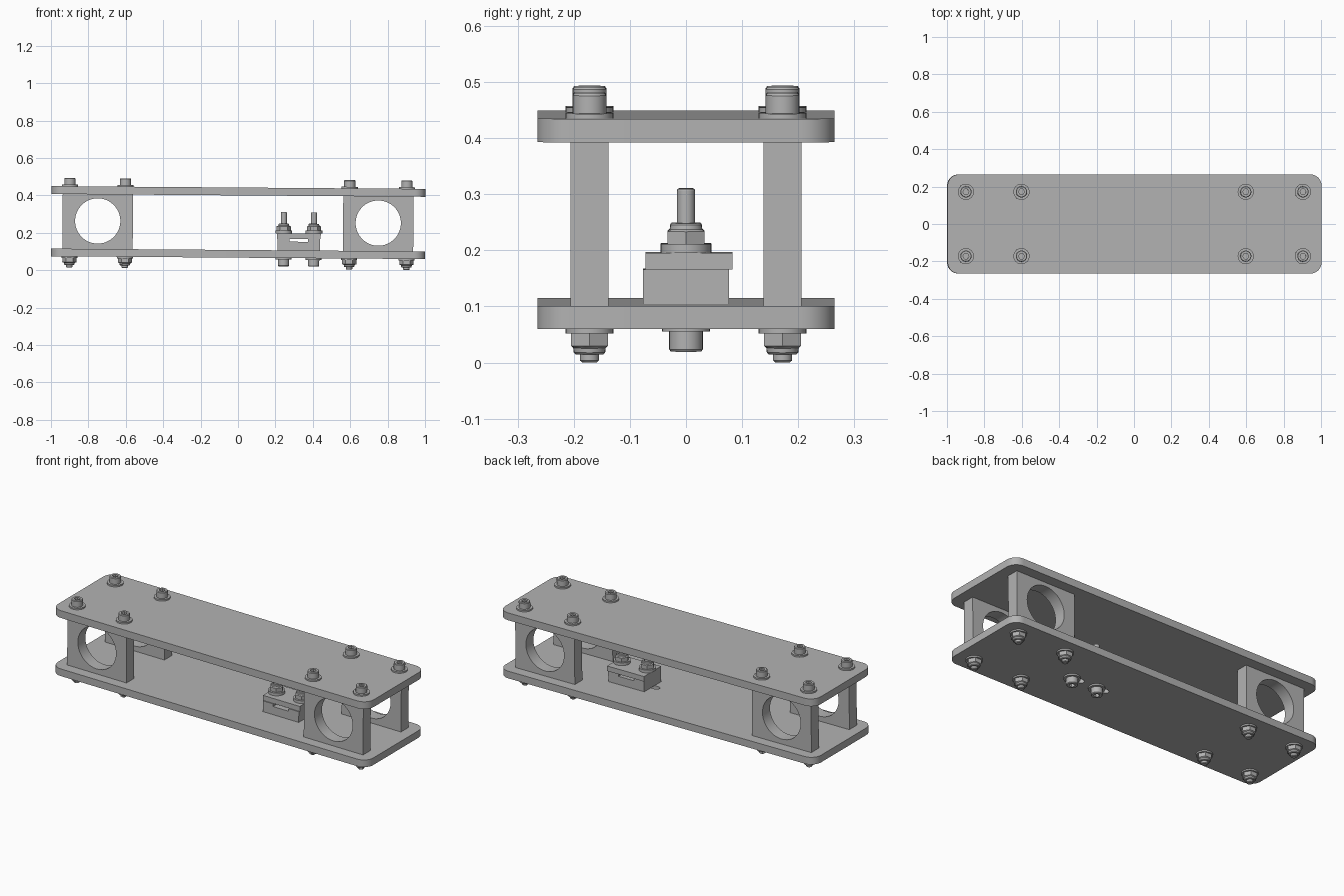
import bpy, bmesh, math
from mathutils import Matrix, Vector

if "Cube" in bpy.data.objects:
    bpy.data.objects.remove(bpy.data.objects["Cube"])

grey = bpy.data.materials.new("plain grey")
grey.use_nodes = True
colour = (0.45, 0.45, 0.45, 1)
grey.diffuse_color = colour
grey.node_tree.nodes["Principled BSDF"].inputs["Base Color"].default_value = colour
parts = []


def finish(name, bm):
    bmesh.ops.recalc_face_normals(bm, faces=bm.faces)
    mesh = bpy.data.meshes.new(name)
    bm.to_mesh(mesh)
    bm.free()
    mesh.materials.append(grey)
    obj = bpy.data.objects.new(name, mesh)
    bpy.context.collection.objects.link(obj)
    parts.append(obj)
    return obj


def prism(name, outline, z0, z1):
    bm = bmesh.new()
    face = bm.faces.new([bm.verts.new((x, y, z0)) for x, y in outline])
    ext = bmesh.ops.extrude_face_region(bm, geom=[face])
    top = [v for v in ext["geom"] if isinstance(v, bmesh.types.BMVert)]
    bmesh.ops.translate(bm, verts=top, vec=(0, 0, z1 - z0))
    return finish(name, bm)


def rounded(x0, x1, y0, y1, r, steps=8):
    pts = []
    corners = [(x1 - r, y1 - r), (x0 + r, y1 - r), (x0 + r, y0 + r), (x1 - r, y0 + r)]
    for i, (cx, cy) in enumerate(corners):
        for k in range(steps + 1):
            a = math.pi / 2 * (i + k / steps)
            pts.append((cx + r * math.cos(a), cy + r * math.sin(a)))
    return pts


def box(name, x0, x1, y0, y1, z0, z1):
    return prism(name, [(x0, y0), (x1, y0), (x1, y1), (x0, y1)], z0, z1)


def lathe(name, profile, x, y, n=24):
    """Closed turned shape; entries are (radius, z), or (radius, z, True) for a hexagon."""
    bm = bmesh.new()
    rings = []
    for r, z, *hexed in profile:
        ring = []
        for i in range(n):
            a = 2 * math.pi * i / n
            k = 1
            if hexed:
                k = math.cos(math.pi / 6) / math.cos(a % (math.pi / 3) - math.pi / 6)
            ring.append(bm.verts.new((x + r * k * math.cos(a), y + r * k * math.sin(a), z)))
        rings.append(ring)
    for lo, hi in zip(rings, rings[1:]):
        for i in range(n):
            j = (i + 1) % n
            bm.faces.new((lo[i], lo[j], hi[j], hi[i]))
    bm.faces.new(rings[0])
    bm.faces.new(rings[-1])
    return finish(name, bm)


def cut(target, cutter):
    parts.remove(cutter)
    cutter.hide_render = True
    mod = target.modifiers.new("cut", "BOOLEAN")
    mod.operation = "DIFFERENCE"
    mod.solver = "EXACT"
    mod.object = cutter
    bpy.context.view_layer.objects.active = target
    bpy.ops.object.modifier_apply(modifier=mod.name)
    bpy.data.objects.remove(cutter)


def washer(name, x, y, z0, z1, r=0.043):
    lathe(name, [(r, z0), (r, z1)], x, y)


def bolt_head(name, x, y, z, d):
    """Socket cap head growing from z in direction d."""
    prof = [(0.03, 0), (0.03, 0.032), (0.027, 0.036), (0.016, 0.036, True), (0.016, 0.018, True)]
    lathe(name, [(p[0], z + d * p[1], *p[2:]) for p in prof], x, y)


def lock_nut(name, x, y, z, d):
    """Hex nut with a round collar growing from z in direction d."""
    prof = [(0.038, 0, True), (0.038, 0.022, True), (0.029, 0.026), (0.028, 0.034),
            (0.025, 0.037), (0.018, 0.037), (0.017, 0.03)]
    lathe(name, [(p[0], z + d * p[1], *p[2:]) for p in prof], x, y)


# Plates
bottom_plate = prism("bottom_plate", rounded(-1, 1, -0.265, 0.265, 0.06), 0.0695, 0.1105)
prism("top_plate", rounded(-1, 1, -0.265, 0.265, 0.06), 0.4025, 0.4445)

# Adjustment slots for the sensor bolts
clamp_x = (0.243, 0.404)
for x in clamp_x:
    cut(bottom_plate, prism("slot_cutter", rounded(x - 0.075, x + 0.02, -0.017, 0.017, 0.0169), 0.03, 0.15))

# Bored spacer blocks
for cx, side in ((-0.752, "right"), (0.748, "left")):
    for cy, end in ((-0.172, "front"), (0.172, "back")):
        block = box(f"{end}_{side}_spacer_block", cx - 0.188, cx + 0.188, cy - 0.034, cy + 0.034, 0.1105, 0.4025)
        bore = lathe("bore_cutter", [(0.121, -0.1), (0.121, 0.1)], 0, 0, 64)
        bore.data.transform(Matrix.Translation((cx, cy, 0.26)) @ Matrix.Rotation(math.pi / 2, 4, "X"))
        cut(block, bore)

# Through bolts with washers and lock nuts
for x in (-0.902, -0.605, 0.594, 0.9):
    for y in (-0.172, 0.172):
        washer("top_washer", x, y, 0.4445, 0.453)
        bolt_head("bolt_head", x, y, 0.453, 1)
        washer("bottom_washer", x, y, 0.061, 0.0695)
        lock_nut("bottom_lock_nut", x, y, 0.061, -1)
        lathe("bolt_tip", [(0.017, 0.05), (0.017, 0.013), (0.013, 0.0095)], x, y)

# Clamped sensor housing with a window under its lid
housing = box("sensor_housing", 0.21, 0.438, -0.077, 0.077, 0.1105, 0.172)
cut(housing, box("window_cutter", 0.275, 0.372, -0.2, 0.2, 0.157, 0.19))
box("sensor_lid", 0.207, 0.441, -0.072, 0.083, 0.172, 0.201)

# Housing bolts, pointing upward
for x in clamp_x:
    washer("lower_clamp_washer", x, 0, 0.061, 0.0695)
    bolt_head("clamp_bolt_head", x, 0, 0.061, -1)
    washer("upper_clamp_washer", x, 0, 0.201, 0.217, 0.045)
    lock_nut("clamp_nut", x, 0, 0.217, 1)
    lathe("clamp_bolt_shank", [(0.016, 0.06), (0.016, 0.312), (0.014, 0.315)], x, 0)

# Slight lean of the whole assembly, then smooth shading on the turned parts
lean = Matrix.Rotation(0.0075, 4, "Y")
lean.translation = Vector((0, 0, -0.0025))
bpy.ops.object.select_all(action="DESELECT")
for obj in parts:
    obj.data.transform(lean)
    obj.select_set(True)
bpy.context.view_layer.objects.active = parts[0]
bpy.ops.object.shade_smooth_by_angle(angle=math.radians(30))
